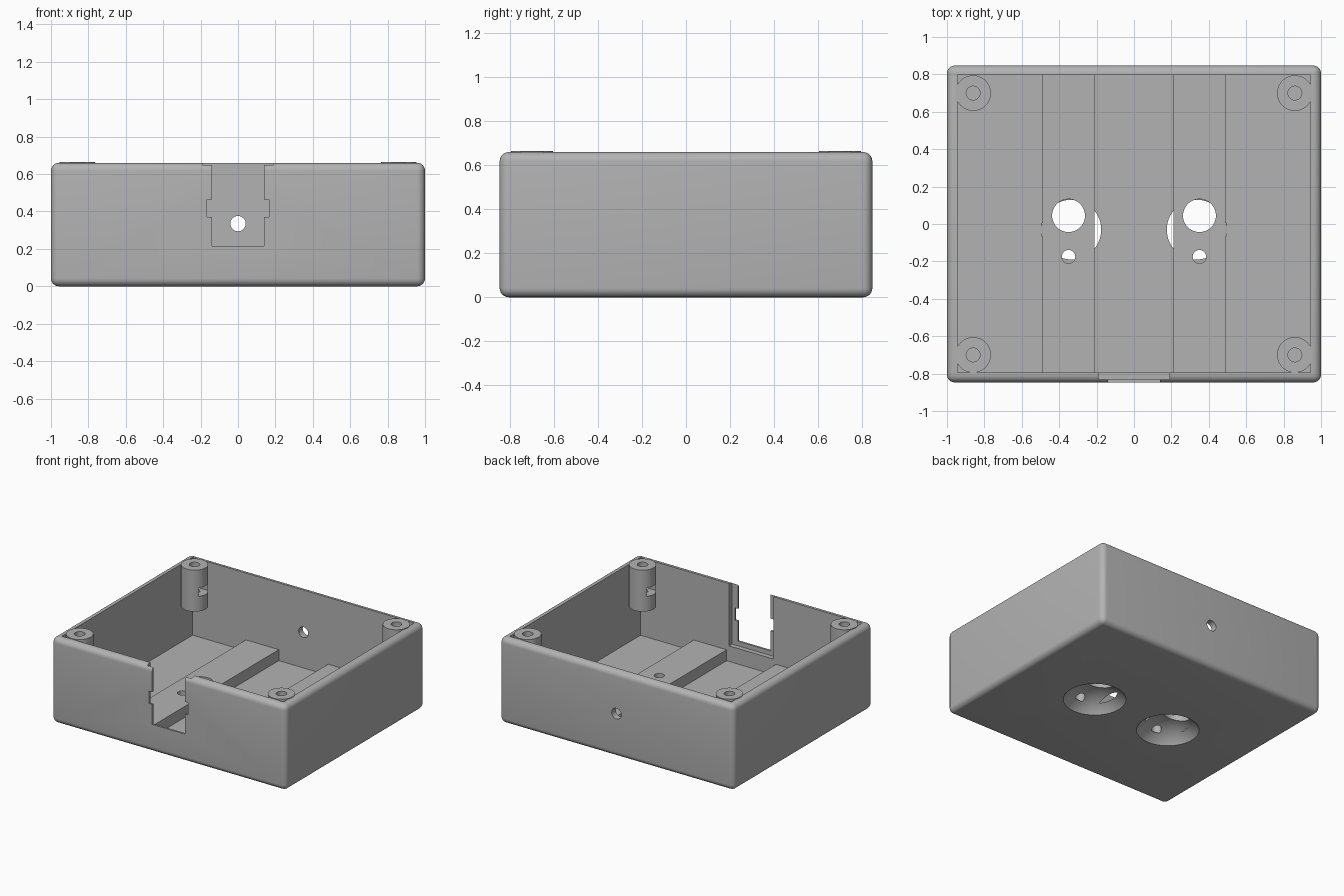
import bpy, math

if "Cube" in bpy.data.objects:
    bpy.data.objects.remove(bpy.data.objects["Cube"])

grey = bpy.data.materials.new("plain_grey")
grey.diffuse_color = (0.45, 0.45, 0.45, 1)
grey.use_nodes = True
grey.node_tree.nodes["Principled BSDF"].inputs["Base Color"].default_value = grey.diffuse_color


def finish(ob, name):
    ob.name = name
    ob.data.materials.clear()
    ob.data.materials.append(grey)
    return ob


def box(name, x0, x1, y0, y1, z0, z1):
    bpy.ops.mesh.primitive_cube_add(size=1, location=((x0 + x1) / 2, (y0 + y1) / 2, (z0 + z1) / 2))
    ob = bpy.context.object
    ob.scale = (x1 - x0, y1 - y0, z1 - z0)
    bpy.ops.object.transform_apply(location=True, rotation=False, scale=True)
    return finish(ob, name)


def rod(name, x, y, z0, z1, r, rot=(0, 0, 0)):
    bpy.ops.mesh.primitive_cylinder_add(vertices=48, radius=r, depth=z1 - z0,
                                        location=(x, y, (z0 + z1) / 2), rotation=rot)
    return finish(bpy.context.object, name)


def dome(side):
    bpy.ops.mesh.primitive_uv_sphere_add(segments=64, ring_count=48, radius=0.272,
                                         location=(side * 0.335, -0.03, -0.16))
    return finish(bpy.context.object, "dome_cutter")


def apply(ob, mod):
    bpy.context.view_layer.objects.active = ob
    bpy.ops.object.modifier_apply(modifier=mod.name)


def cut(ob, *cutters):
    for c in cutters:
        m = ob.modifiers.new("cut", 'BOOLEAN')
        m.operation, m.solver, m.object = 'DIFFERENCE', 'EXACT', c
        apply(ob, m)
        bpy.data.objects.remove(c)


def smooth(ob):
    bpy.ops.object.select_all(action='DESELECT')
    ob.select_set(True)
    bpy.context.view_layer.objects.active = ob
    bpy.ops.object.shade_smooth_by_angle(angle=math.radians(30))


# Rounded open case
case = box("case", -1, 1, -0.847, 0.847, 0, 0.66)
bev = case.modifiers.new("round", 'BEVEL')
bev.width, bev.segments = 0.042, 6
apply(case, bev)
cut(case,
    box("cavity", -0.945, 0.945, -0.795, 0.797, 0.06, 1),
    # front notch with side ears and a wider recess behind it
    box("notch", -0.14, 0.14, -1, -0.7, 0.215, 1.1),
    box("ears", -0.165, 0.165, -1.1, -0.71, 0.37, 0.465),
    box("recess", -0.19, 0.19, -0.832, -0.72, 0.18, 1.2),
    # cable hole in the back wall
    rod("back_hole", 0, 0.847, 0.235, 0.435, 0.041, (math.pi / 2, 0, 0)),
    # domed openings in the underside
    dome(-1), dome(1))
smooth(case)

# Raised floor strips with two holes each above the domes
for s, side in ((-1, "left"), (1, "right")):
    x0, x1 = sorted((s * 0.21, s * 0.49))
    strip = box(side + "_floor_strip", x0, x1, -0.81, 0.81, 0.03, 0.145)
    cut(strip, dome(s),
        rod("large_hole", s * 0.35, 0.045, -0.1, 0.3, 0.088),
        rod("small_hole", s * 0.35, -0.175, -0.1, 0.3, 0.036))
    smooth(strip)

# Screw posts hanging in the corners, with inward nut slots
for sx, a in ((-1, "left"), (1, "right")):
    for sy, b in ((-1, "front"), (1, "back")):
        x, y = sx * 0.86, sy * 0.7
        post = rod(f"{b}_{a}_screw_post", x, y, 0.345, 0.665, 0.095)
        sl0, sl1 = sorted((x + sx * 0.06, x - sx * 0.12))
        cut(post, rod("screw_hole", x, y, 0.2, 0.8, 0.037),
            box("nut_slot", sl0, sl1, y - 0.06, y + 0.06, 0.46, 0.525))
        smooth(post)
